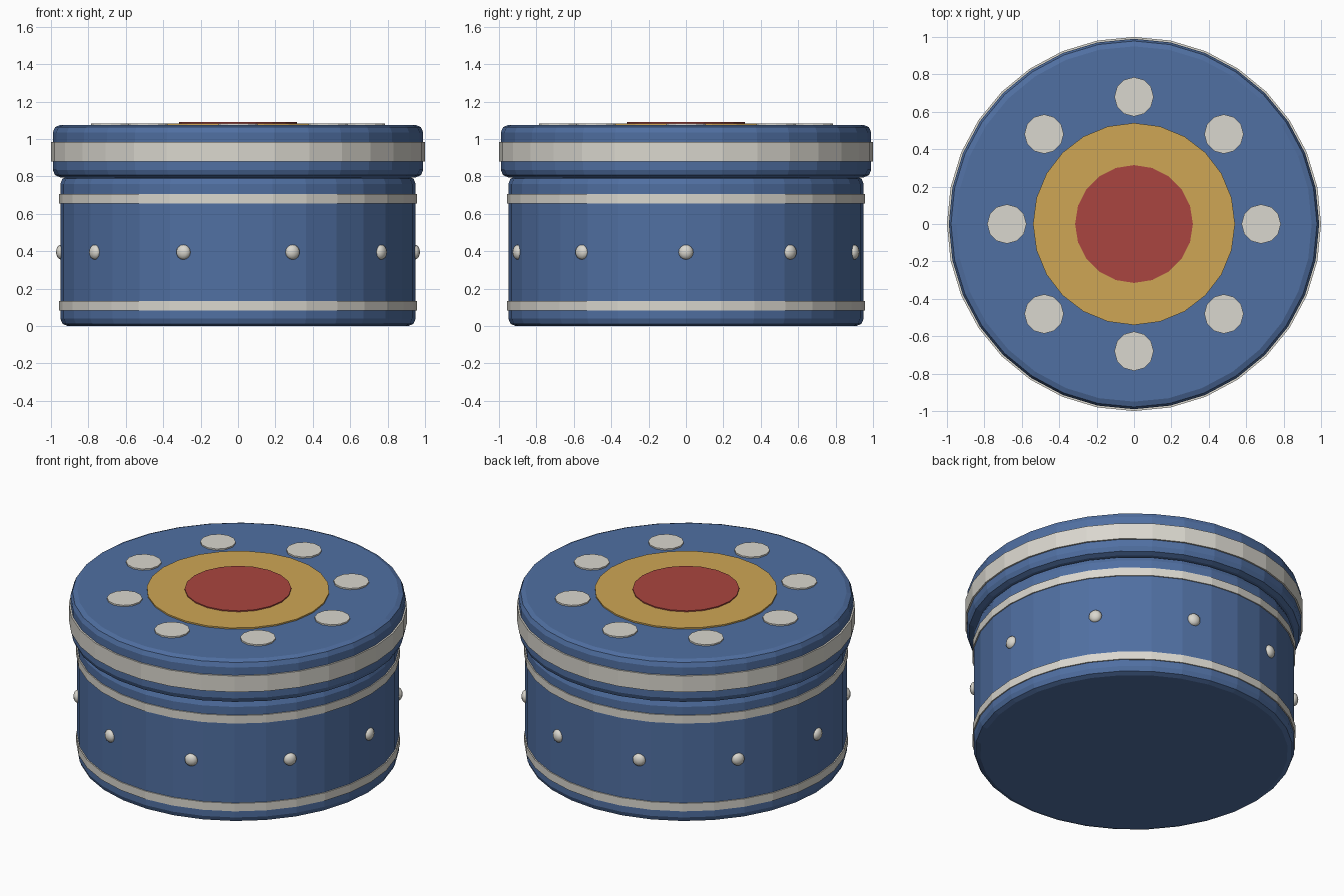
import bpy, bmesh
from math import sin, cos, pi
from mathutils import Matrix

if "Cube" in bpy.data.objects:
    bpy.data.objects.remove(bpy.data.objects["Cube"])


def material(name, rgb):
    m = bpy.data.materials.new(name)
    m.diffuse_color = (*rgb, 1)
    m.use_nodes = True
    m.node_tree.nodes["Principled BSDF"].inputs["Base Color"].default_value = m.diffuse_color
    return m


BLUE = material("blue", (0.08, 0.16, 0.36))
CREAM = material("cream", (0.70, 0.68, 0.62))
GOLD = material("gold", (0.62, 0.38, 0.09))
RED = material("red", (0.40, 0.06, 0.05))


def finish(bm, name, mat):
    mesh = bpy.data.meshes.new(name)
    bmesh.ops.recalc_face_normals(bm, faces=bm.faces)
    bm.to_mesh(mesh)
    bm.free()
    mesh.materials.append(mat)
    ob = bpy.data.objects.new(name, mesh)
    bpy.context.collection.objects.link(ob)
    return ob


def disc(name, r, z0, z1, sides, mat, x=0, y=0, bevel=0):
    # Solid flat-shaded cylinder with a vertex on the +y axis
    bm = bmesh.new()
    bmesh.ops.create_cone(bm, cap_ends=True, segments=sides, radius1=r, radius2=r,
                          depth=z1 - z0, matrix=Matrix.Translation((x, y, (z0 + z1) / 2)))
    ob = finish(bm, name, mat)
    if bevel:
        mod = ob.modifiers.new("bevel", "BEVEL")
        mod.width = bevel
        mod.segments = 2
        mod.limit_method = "ANGLE"
        mod.angle_limit = 0.8
    return ob


def ring(name, r_in, r_out, z0, z1, sides, mat):
    # Closed rectangular section swept round z
    bm = bmesh.new()
    section = [(r_in, z0), (r_out, z0), (r_out, z1), (r_in, z1)]
    loops = [[bm.verts.new((r * sin(2 * pi * i / sides), r * cos(2 * pi * i / sides), z))
              for r, z in section] for i in range(sides)]
    for i in range(sides):
        a, b = loops[i], loops[(i + 1) % sides]
        for k in range(4):
            n = (k + 1) % 4
            bm.faces.new((a[k], a[n], b[n], b[k]))
    return finish(bm, name, mat)


# Box body and overhanging lid
disc("box_body", 0.95, 0, 0.8, 32, BLUE, bevel=0.04)
disc("lid", 0.99, 0.795, 1.075, 32, BLUE, bevel=0.04)

# Trim bands
ring("lower_band", 0.92, 0.957, 0.083, 0.135, 32, CREAM)
ring("upper_band", 0.92, 0.957, 0.655, 0.707, 32, CREAM)
ring("lid_band", 0.95, 1.0, 0.88, 0.985, 32, CREAM)

# Lid inlays
disc("gold_inlay", 0.54, 1.065, 1.084, 24, GOLD)
disc("red_inlay", 0.315, 1.07, 1.091, 20, RED)
for i in range(8):
    a = i * pi / 4
    disc(f"lid_dot_{i + 1}", 0.105, 1.065, 1.084, 12, CREAM, 0.68 * cos(a), 0.68 * sin(a))

# Flattened round studs round the body
for i in range(10):
    bm = bmesh.new()
    bmesh.ops.create_uvsphere(bm, u_segments=12, v_segments=8, radius=0.04)
    bm.transform(Matrix.Rotation(i * pi / 5, 4, "Z") @ Matrix.Translation((0.945, 0, 0.395))
                 @ Matrix.Diagonal((0.7, 1, 1, 1)))
    for f in bm.faces:
        f.smooth = True
    finish(bm, f"stud_{i + 1}", CREAM)
